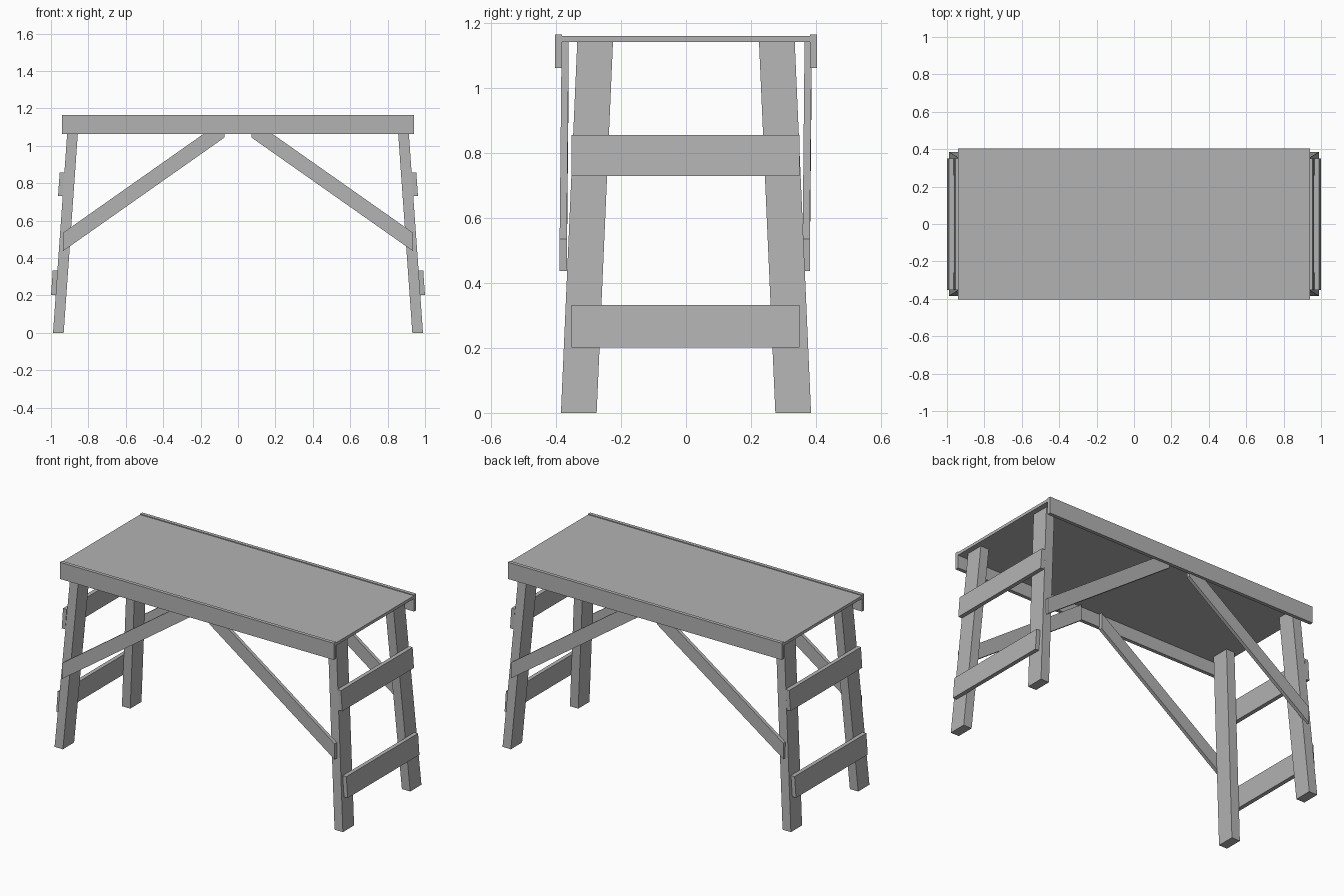
import bpy
import bmesh

if "Cube" in bpy.data.objects:
    bpy.data.objects.remove(bpy.data.objects["Cube"], do_unlink=True)

grey = bpy.data.materials.new("plain_grey")
grey.use_nodes = True
colour = (0.45, 0.45, 0.45, 1)
grey.diffuse_color = colour
grey.node_tree.nodes["Principled BSDF"].inputs["Base Color"].default_value = colour


def loft(name, start, end):
    """Solid between two matching four-cornered sections."""
    bm = bmesh.new()
    a = [bm.verts.new(p) for p in start]
    b = [bm.verts.new(p) for p in end]
    bm.faces.new(a)
    bm.faces.new(b)
    for i in range(4):
        j = (i + 1) % 4
        bm.faces.new((a[i], a[j], b[j], b[i]))
    bmesh.ops.recalc_face_normals(bm, faces=bm.faces)
    mesh = bpy.data.meshes.new(name)
    bm.to_mesh(mesh)
    bm.free()
    mesh.materials.append(grey)
    obj = bpy.data.objects.new(name, mesh)
    bpy.context.collection.objects.link(obj)
    return obj


def rect(x0, x1, y0, y1, z):
    return [(x0, y0, z), (x1, y0, z), (x1, y1, z), (x0, y1, z)]


def leg_face(z):
    """Distance of the outer leg face from the centre at a height."""
    return 0.989 - 0.071 * z


# Table top, set just below the rims of the side aprons
loft("table_top", rect(-0.94, 0.94, -0.382, 0.382, 1.142),
     rect(-0.94, 0.94, -0.382, 0.382, 1.16))

for sy, depth in ((-1, "front"), (1, "back")):
    loft(depth + "_apron", rect(-0.94, 0.94, sy * 0.382, sy * 0.404, 1.062),
         rect(-0.94, 0.94, sy * 0.382, sy * 0.404, 1.165))

for sx, side in ((1, "left"), (-1, "right")):
    # Splayed legs
    for sy, depth in ((-1, "front"), (1, "back")):
        sections = []
        for z in (0, 1.143):
            x, y = leg_face(z), 0.385 - 0.044 * z
            sections.append(rect(sx * (x - 0.057), sx * x, sy * (y - 0.11), sy * y, z))
        loft(f"{depth}_{side}_leg", *sections)

        # Diagonal brace with upright end cuts
        ends = []
        for x, z, shift in ((0.935, 0.437, -0.004), (0.072, 1.044, 0.002)):
            y0, y1 = sy * 0.363 + shift, sy * 0.385 + shift
            ends.append([(sx * x, y0, z), (sx * x, y1, z),
                         (sx * x, y1, z + 0.098), (sx * x, y0, z + 0.098)])
        loft(f"{depth}_{side}_brace", *ends)

    # End rails lying along the leaning leg faces
    for level, low, high in (("lower", 0.202, 0.332), ("upper", 0.73, 0.856)):
        loft(f"{level}_{side}_rail",
             *[rect(sx * leg_face(z), sx * (leg_face(z) + 0.025), -0.353, 0.35, z)
               for z in (low, high)])
